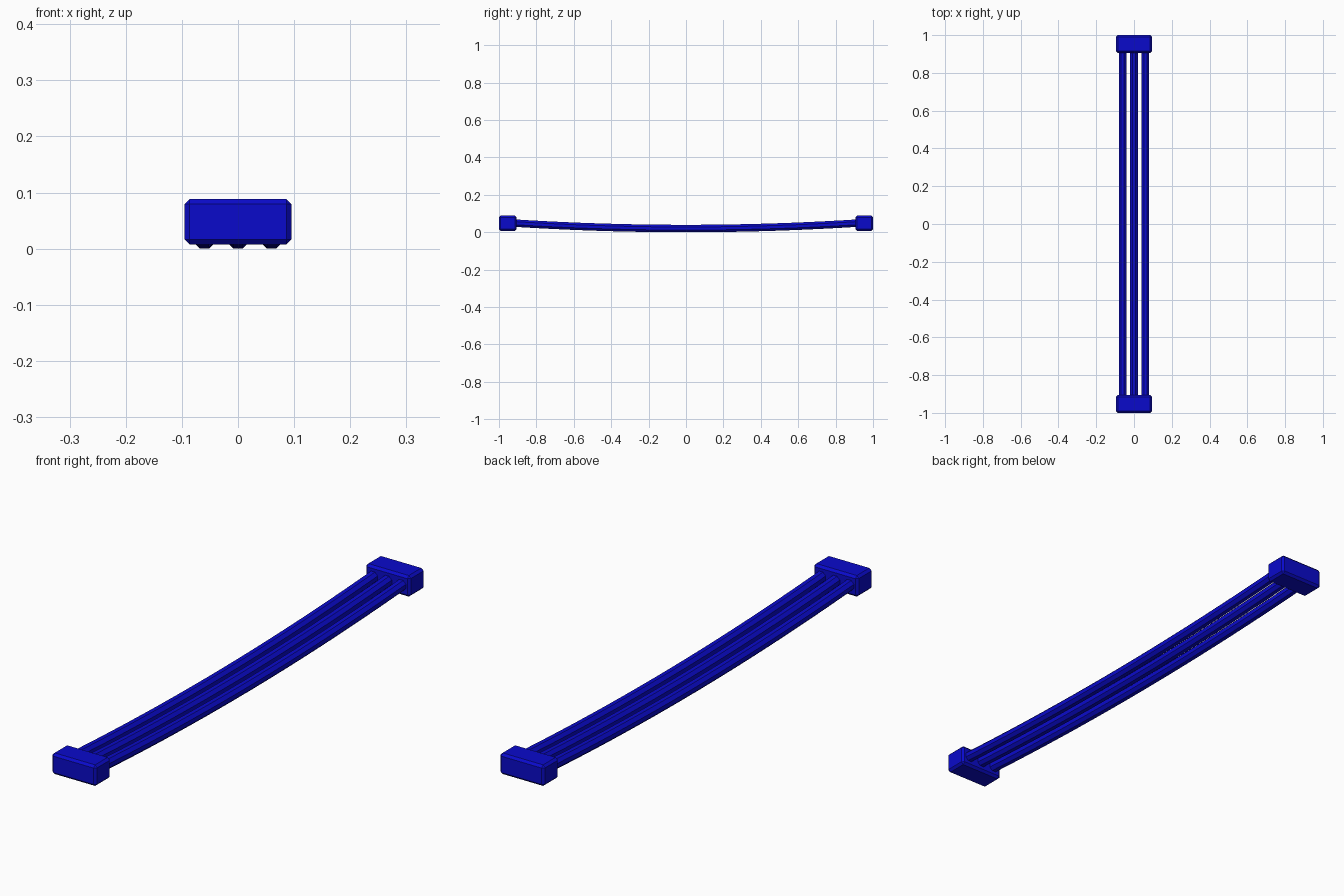
import bpy
import bmesh
import math

cube = bpy.data.objects.get("Cube")
if cube:
    bpy.data.objects.remove(cube, do_unlink=True)

blue = bpy.data.materials.new("deep_blue")
blue.use_nodes = True
colour = (0.003, 0.003, 0.6, 1)
blue.diffuse_color = colour
blue.node_tree.nodes["Principled BSDF"].inputs["Base Color"].default_value = colour


def add_object(name, bm):
    bmesh.ops.recalc_face_normals(bm, faces=bm.faces)
    mesh = bpy.data.meshes.new(name)
    bm.to_mesh(mesh)
    bm.free()
    mesh.materials.append(blue)
    obj = bpy.data.objects.new(name, mesh)
    bpy.context.collection.objects.link(obj)
    return obj


# Chamfered block holding the strand ends
def end_block(name, y):
    bm = bmesh.new()
    bmesh.ops.create_cube(bm, size=1)
    bmesh.ops.scale(bm, verts=bm.verts, vec=(0.19, 0.094, 0.081))
    bmesh.ops.translate(bm, verts=bm.verts, vec=(0, y, 0.048))
    bmesh.ops.bevel(bm, geom=bm.edges[:], offset=0.009, segments=1,
                    affect='EDGES')
    add_object(name, bm)


# Eight-sided strand sagging in a shallow arc between the blocks
def strand(name, x, radius=0.0215, half=0.95, steps=20, sides=8):
    bm = bmesh.new()
    apothem = radius * math.cos(math.pi / sides)
    rings = []
    for i in range(steps + 1):
        t = 2 * i / steps - 1
        z = apothem + 0.031 * t * t
        ring = []
        for s in range(sides):
            a = 2 * math.pi * (s + 0.5) / sides
            ring.append(bm.verts.new((x + radius * math.cos(a), half * t,
                                      z + radius * math.sin(a))))
        rings.append(ring)
    for a, b in zip(rings, rings[1:]):
        for s in range(sides):
            n = (s + 1) % sides
            bm.faces.new((a[s], a[n], b[n], b[s]))
    bm.faces.new(rings[0])
    bm.faces.new(rings[-1])
    add_object(name, bm)


end_block("front_end_block", -0.953)
end_block("back_end_block", 0.953)
for name, x in (("right", -0.06), ("middle", 0), ("left", 0.06)):
    strand(name + "_strand", x)
